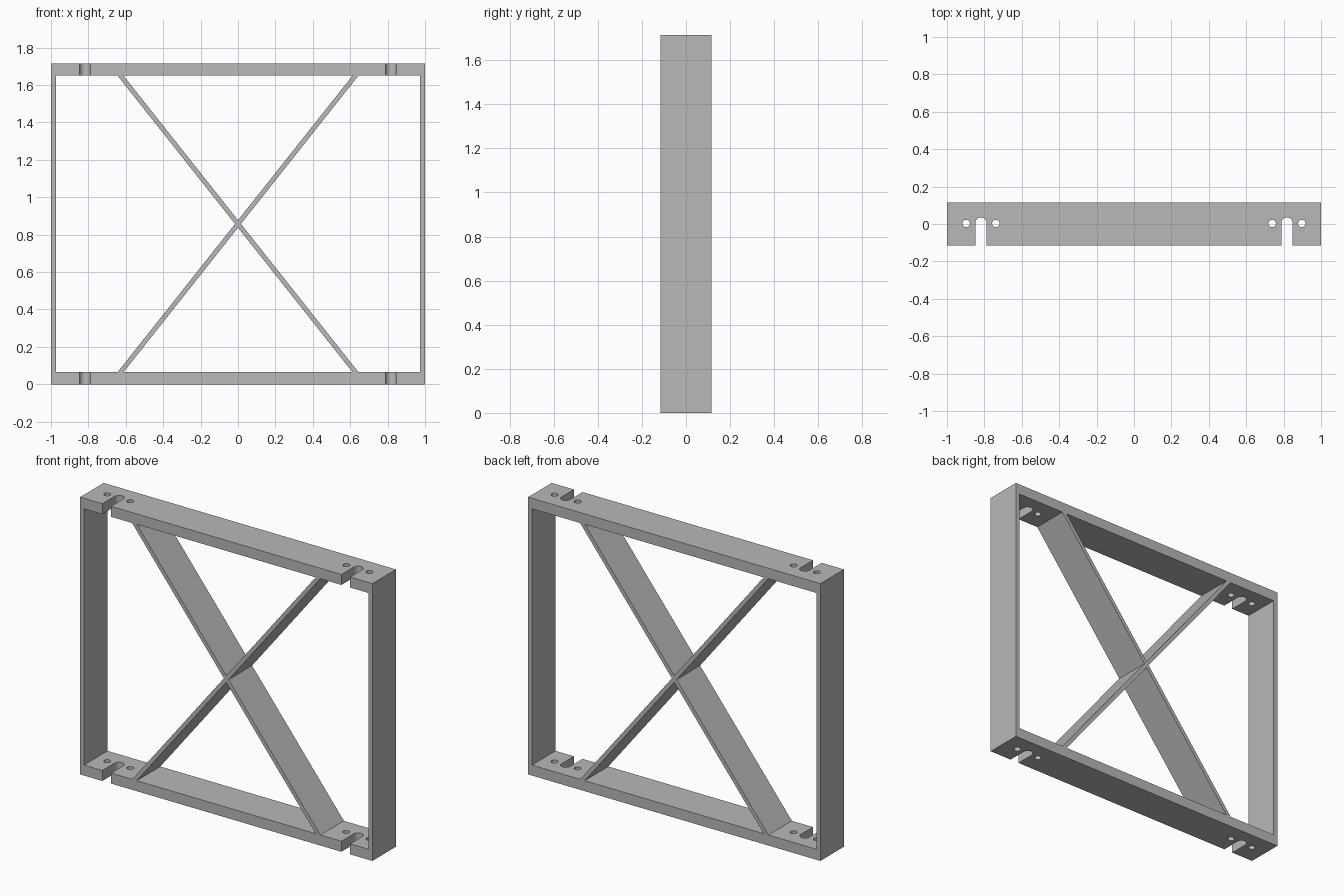
import bpy, bmesh, math
from mathutils import Vector

if "Cube" in bpy.data.objects:
    bpy.data.objects.remove(bpy.data.objects["Cube"], do_unlink=True)

# Main dimensions
HALF_W, HALF_D, HEIGHT = 1.0, 0.115, 1.715
BEAM, POST = 0.065, 0.027
MID = HEIGHT / 2
REACH = 0.628          # half spread of the braces where they meet the beams
BRACE = 0.016          # half width of a brace, measured level

grey = bpy.data.materials.new("light grey")
grey.use_nodes = True
grey.diffuse_color = (0.48, 0.48, 0.48, 1)
grey.node_tree.nodes["Principled BSDF"].inputs["Base Color"].default_value = grey.diffuse_color


def prisms(name, profiles, along):
    """Extrude closed profiles of 3D points along a vector into one object."""
    bm = bmesh.new()
    for points in profiles:
        face = bm.faces.new([bm.verts.new(p) for p in points])
        out = bmesh.ops.extrude_face_region(bm, geom=[face])
        moved = [v for v in out["geom"] if isinstance(v, bmesh.types.BMVert)]
        bmesh.ops.translate(bm, verts=moved, vec=Vector(along))
    bmesh.ops.recalc_face_normals(bm, faces=bm.faces[:])
    mesh = bpy.data.meshes.new(name)
    bm.to_mesh(mesh)
    bm.free()
    obj = bpy.data.objects.new(name, mesh)
    bpy.context.collection.objects.link(obj)
    mesh.materials.append(grey)
    return obj


def arc(cx, cy, radius, start, end, steps):
    return [(cx + radius * math.cos(a), cy + radius * math.sin(a), -0.1)
            for a in (start + (end - start) * i / steps for i in range(steps + 1))]


def cut(target, cutter):
    cutter.hide_render = True
    mod = target.modifiers.new("cut", "BOOLEAN")
    mod.operation, mod.solver, mod.object = "DIFFERENCE", "EXACT", cutter
    bpy.ops.object.select_all(action="DESELECT")
    bpy.context.view_layer.objects.active = target
    target.select_set(True)
    bpy.ops.object.modifier_apply(modifier=mod.name)
    bpy.data.objects.remove(cutter, do_unlink=True)


# Solid block that becomes the frame
block = [(x, -HALF_D, z) for x, z in
         ((-HALF_W, 0), (HALF_W, 0), (HALF_W, HEIGHT), (-HALF_W, HEIGHT))]
frame = prisms("braced_frame", [block], (0, 2 * HALF_D, 0))

# Four openings, leaving beams, posts and crossed braces
rise = MID - BEAM
apex = BRACE * rise / REACH
openings = []
for s in (-1, 1):
    triangle = [(-REACH + BRACE, s * rise), (REACH - BRACE, s * rise), (0, s * apex)]
    inner = HALF_W - POST
    side = [(s * inner, -rise), (s * inner, rise), (s * (REACH + BRACE), rise),
            (s * BRACE, 0), (s * (REACH + BRACE), -rise)]
    openings += [[(x, -0.2, MID + z) for x, z in shape] for shape in (triangle, side)]
cut(frame, prisms("opening_cutter", openings, (0, 0.4, 0)))

# Mounting slots open to the front, with a bolt hole on either side
drills = []
for s in (-1, 1):
    cx = s * 0.818
    slot = arc(cx, 0.005, 0.03, 0, math.pi, 16)
    drills.append(slot + [(cx - 0.03, -0.2, -0.1), (cx + 0.03, -0.2, -0.1)])
    for dx in (-0.079, 0.079):
        drills.append(arc(cx + dx, 0.003, 0.02, 0, 2 * math.pi, 24)[:-1])
cut(frame, prisms("drill_cutter", drills, (0, 0, HEIGHT + 0.2)))

# Smooth the round walls, keep the edges crisp
frame.select_set(True)
bpy.context.view_layer.objects.active = frame
bpy.ops.object.shade_smooth_by_angle(angle=math.radians(30))
